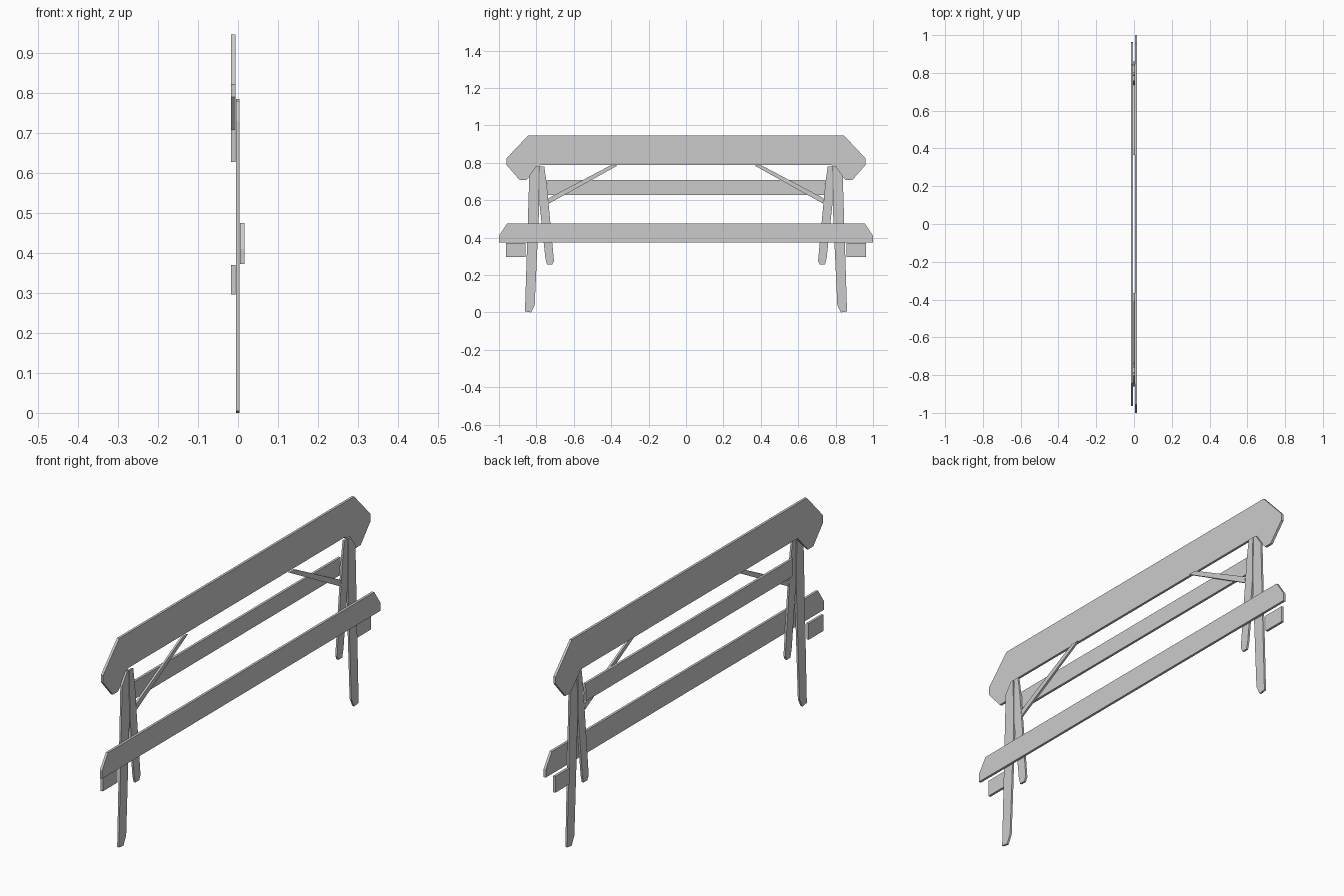
import bpy, bmesh

if "Cube" in bpy.data.objects:
    bpy.data.objects.remove(bpy.data.objects["Cube"])

# Layers along x: (back, front) of each flat cut-out
REAR, MIDDLE, FRONT = (-0.017, -0.006), (-0.005, 0.004), (0.005, 0.016)


def plate(name, outline, layer):
    """Flat plate: a (y, z) outline extruded along x through its layer."""
    bm = bmesh.new()
    face = bm.faces.new([bm.verts.new((layer[0], y, z)) for y, z in outline])
    ext = bmesh.ops.extrude_face_region(bm, geom=[face])
    verts = [g for g in ext["geom"] if isinstance(g, bmesh.types.BMVert)]
    bmesh.ops.translate(bm, verts=verts, vec=(layer[1] - layer[0], 0, 0))
    bmesh.ops.recalc_face_normals(bm, faces=bm.faces)
    mesh = bpy.data.meshes.new(name)
    bm.to_mesh(mesh)
    bm.free()
    obj = bpy.data.objects.new(name, mesh)
    bpy.context.collection.objects.link(obj)


def symmetric(name, half, layer):
    """Plate whose right half outline is reflected across y = 0."""
    plate(name, half + [(-y, z) for y, z in reversed(half)], layer)


def pair(name, outline, layer):
    """Same plate on the right and the left."""
    plate(name + "_right", outline, layer)
    plate(name + "_left", [(-y, z) for y, z in outline], layer)


# Table top with folded-down ends
symmetric("table_top", [(0.844, 0.946), (0.961, 0.822), (0.961, 0.79),
                        (0.89, 0.708), (0.853, 0.708), (0.778, 0.787)], REAR)

# Near bench and far bench
symmetric("near_bench", [(0.956, 0.475), (1.0, 0.41), (1.0, 0.373)], FRONT)
symmetric("far_bench", [(0.746, 0.708), (0.74, 0.628)], REAR)

# Bench support ends
pair("bench_support", [(0.857, 0.37), (0.963, 0.37), (0.963, 0.296), (0.857, 0.296)], REAR)

# Near legs
pair("near_leg", [(0.79, 0.78), (0.803, 0.78), (0.838, 0.73), (0.861, 0.005),
                  (0.829, 0.0), (0.809, 0.04), (0.785, 0.56)], MIDDLE)

# Far legs
pair("far_leg", [(0.785, 0.78), (0.758, 0.78), (0.745, 0.69), (0.706, 0.275),
                 (0.716, 0.255), (0.743, 0.255), (0.752, 0.29), (0.782, 0.57)], MIDDLE)

# Diagonal braces
pair("brace", [(0.736, 0.61), (0.405, 0.785), (0.366, 0.785), (0.733, 0.582)], MIDDLE)
